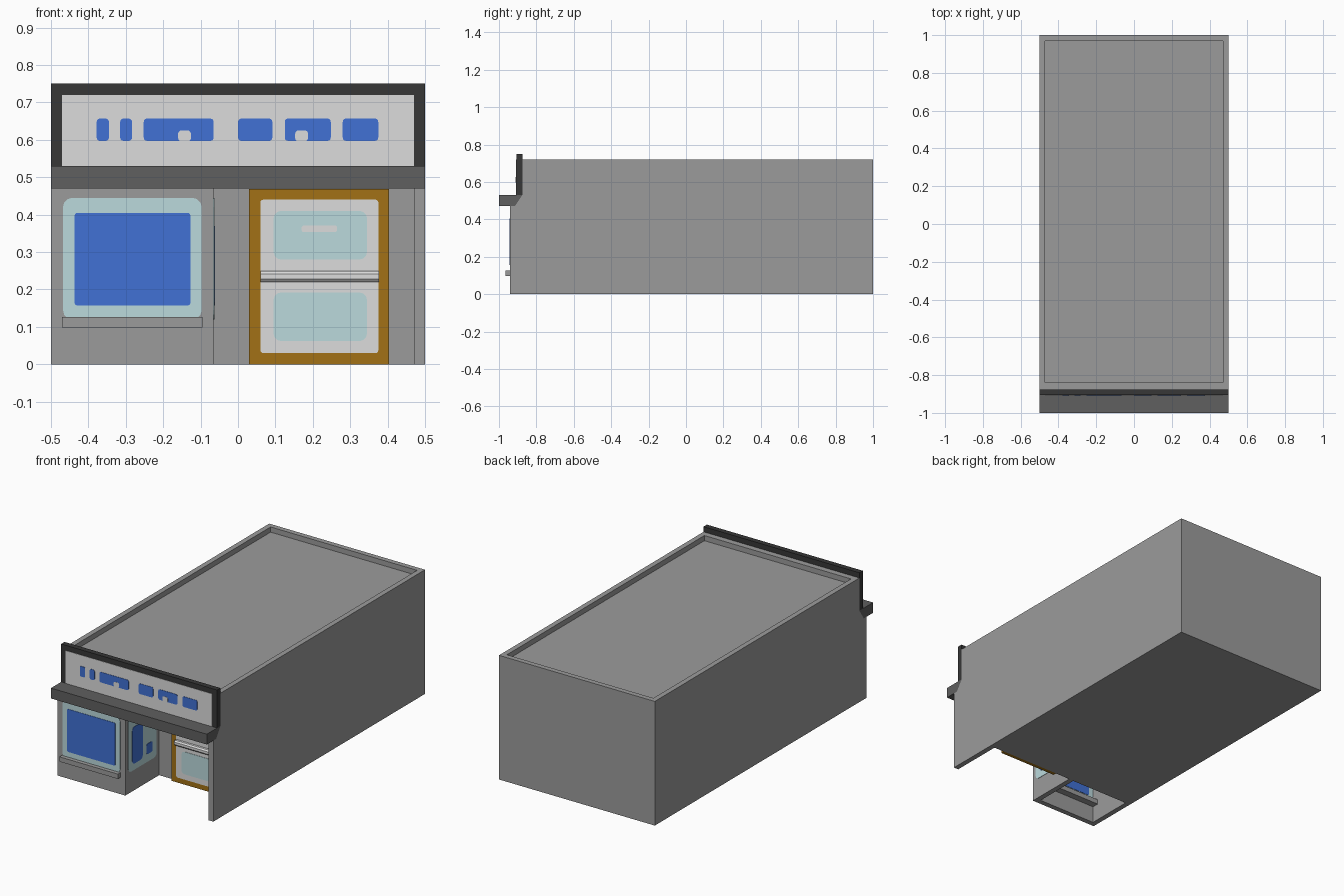
import bpy, bmesh, math
from mathutils import Vector

cube = bpy.data.objects.get("Cube")
if cube:
    bpy.data.objects.remove(cube, do_unlink=True)


def material(name, rgb):
    m = bpy.data.materials.new(name)
    m.use_nodes = True
    m.diffuse_color = (*rgb, 1)
    bsdf = m.node_tree.nodes["Principled BSDF"]
    bsdf.inputs["Base Color"].default_value = (*rgb, 1)
    bsdf.inputs["Roughness"].default_value = 0.9
    return m


GREY = material("concrete grey", (0.33, 0.33, 0.33))
CANOPY = material("canopy grey", (0.115, 0.115, 0.115))
BLACK = material("dark frame", (0.038, 0.038, 0.038))
WHITE = material("off white", (0.72, 0.72, 0.72))
BLUE = material("poster blue", (0.053, 0.165, 0.66))
GLASS = material("pale glass", (0.50, 0.70, 0.72))
OCHRE = material("ochre wood", (0.36, 0.167, 0.008))


def prism(name, pts, vec, mat):
    """Extrude a closed outline of 3D points along vec."""
    bm = bmesh.new()
    face = bm.faces.new([bm.verts.new(p) for p in pts])
    ext = bmesh.ops.extrude_face_region(bm, geom=[face])
    moved = [g for g in ext["geom"] if isinstance(g, bmesh.types.BMVert)]
    bmesh.ops.translate(bm, vec=Vector(vec), verts=moved)
    bmesh.ops.recalc_face_normals(bm, faces=bm.faces)
    mesh = bpy.data.meshes.new(name)
    bm.to_mesh(mesh)
    bm.free()
    mesh.materials.append(mat)
    ob = bpy.data.objects.new(name, mesh)
    bpy.context.collection.objects.link(ob)
    return ob


def box(name, x0, x1, y0, y1, z0, z1, mat):
    pts = [(x0, y0, z0), (x1, y0, z0), (x1, y1, z0), (x0, y1, z0)]
    return prism(name, pts, (0, 0, z1 - z0), mat)


def side_profile(name, yz, x0, x1, mat):
    return prism(name, [(x0, y, z) for y, z in yz], (x1 - x0, 0, 0), mat)


def rounded(u0, u1, v0, v1, r, steps=3):
    """Outline of a rectangle with rounded corners."""
    if r == 0:
        return [(u0, v0), (u1, v0), (u1, v1), (u0, v1)]
    out = []
    corners = [(u1 - r, v1 - r), (u0 + r, v1 - r), (u0 + r, v0 + r), (u1 - r, v0 + r)]
    for q, (cu, cv) in enumerate(corners):
        for i in range(steps + 1):
            a = math.pi / 2 * (q + i / steps)
            out.append((cu + r * math.cos(a), cv + r * math.sin(a)))
    return out


def front_plate(name, x0, x1, z0, z1, y, t, mat, r=0.0):
    """Thin plate on a wall at y, standing t towards the front."""
    return prism(name, [(u, y, v) for u, v in rounded(x0, x1, z0, z1, r)], (0, -t, 0), mat)


def side_plate(name, y0, y1, z0, z1, x, t, mat, r=0.0):
    """Thin plate on a wall at x, standing t towards +x."""
    return prism(name, [(x, u, v) for u, v in rounded(y0, y1, z0, z1, r)], (t, 0, 0), mat)


# Building shell: side outline, then roof tray, entrance and display bay cut out
body = side_profile("building_shell", [(-0.94, 0), (-0.94, 0.47), (-0.915, 0.47), (-0.875, 0.53),
                                       (-0.875, 0.72), (1, 0.72), (1, 0)], -0.5, 0.5, GREY)
cuts = {"roof_cut": (-0.47, 0.47, -0.84, 0.97, 0.69, 0.9),
        "entrance_cut": (-0.065, 0.47, -1.2, -0.63, -0.1, 0.47),
        "display_cut": (-0.47, -0.095, -0.91, -0.632, -0.1, 0.455)}
for cut_name, dims in cuts.items():
    cutter = box(cut_name, *dims, GREY)
    cutter.hide_render = True
    mod = body.modifiers.new(cut_name, "BOOLEAN")
    mod.operation, mod.solver, mod.object = "DIFFERENCE", "EXACT", cutter
    bpy.ops.object.select_all(action="DESELECT")
    bpy.context.view_layer.objects.active = body
    body.select_set(True)
    bpy.ops.object.modifier_apply(modifier=mod.name)
    bpy.data.objects.remove(cutter, do_unlink=True)

# Canopy ledge over the shop front
side_profile("canopy", [(-1, 0.47), (-0.915, 0.47), (-0.9, 0.492), (-0.875, 0.53), (-1, 0.53)],
             -0.5, 0.5, CANOPY)

# Sign board with pale panel and plain blue blocks
box("sign_board", -0.5, 0.5, -0.906, -0.875, 0.53, 0.75, BLACK)
front_plate("sign_panel", -0.47, 0.47, 0.53, 0.72, -0.906, 0.002, WHITE)
blocks = [(-0.378, -0.345), (-0.315, -0.283), (-0.252, -0.065),
          (0.0, 0.092), (0.125, 0.248), (0.28, 0.375)]
for i, (a, b) in enumerate(blocks):
    front_plate(f"sign_block_{i + 1}", a, b, 0.597, 0.657, -0.908, 0.002, BLUE, 0.009)
for i, c in enumerate((-0.143, 0.17)):
    front_plate(f"sign_block_notch_{i + 1}", c - 0.017, c + 0.017, 0.596, 0.625,
                -0.91, 0.001, WHITE, 0.008)

# Front display window, seen from both sides of the wall, with its sill
for side, y in (("outer", -0.94), ("inner", -0.908)):
    front_plate(f"{side}_window_glass", -0.468, -0.097, 0.12, 0.445, y, 0.002, GLASS, 0.025)
    y2 = y - 0.002 if side == "outer" else y + 0.002
    front_plate(f"{side}_window_poster", -0.437, -0.127, 0.157, 0.405, y2, 0.002, BLUE, 0.008)
box("window_sill", -0.47, -0.095, -0.965, -0.87, 0.098, 0.126, GREY)

# Window on the side of the display bay, facing the entrance
side_plate("side_window_glass", -0.915, -0.655, 0.12, 0.445, -0.065, 0.002, GLASS, 0.025)
side_plate("side_window_tall_poster", -0.88, -0.785, 0.157, 0.37, -0.063, 0.002, BLUE, 0.02)
side_plate("side_window_small_poster", -0.75, -0.695, 0.165, 0.225, -0.063, 0.002, BLUE, 0.01)

# Door: wooden frame, pale leaf, two panes, notice and cross bar
box("door_frame", 0.03, 0.403, -0.65, -0.629, 0, 0.469, OCHRE)
front_plate("door_leaf", 0.06, 0.375, 0.03, 0.44, -0.65, 0.002, WHITE, 0.007)
for name, z0, z1 in (("lower", 0.062, 0.192), ("upper", 0.28, 0.41)):
    front_plate(f"{name}_door_pane", 0.095, 0.345, z0, z1, -0.652, 0.002, GLASS, 0.02)
front_plate("door_notice", 0.17, 0.265, 0.353, 0.371, -0.654, 0.002, WHITE, 0.006)
side_profile("door_cross_bar", [(-0.65, 0.22), (-0.665, 0.22), (-0.672, 0.228), (-0.672, 0.242),
                                (-0.665, 0.25), (-0.65, 0.25)], 0.06, 0.377, WHITE)
